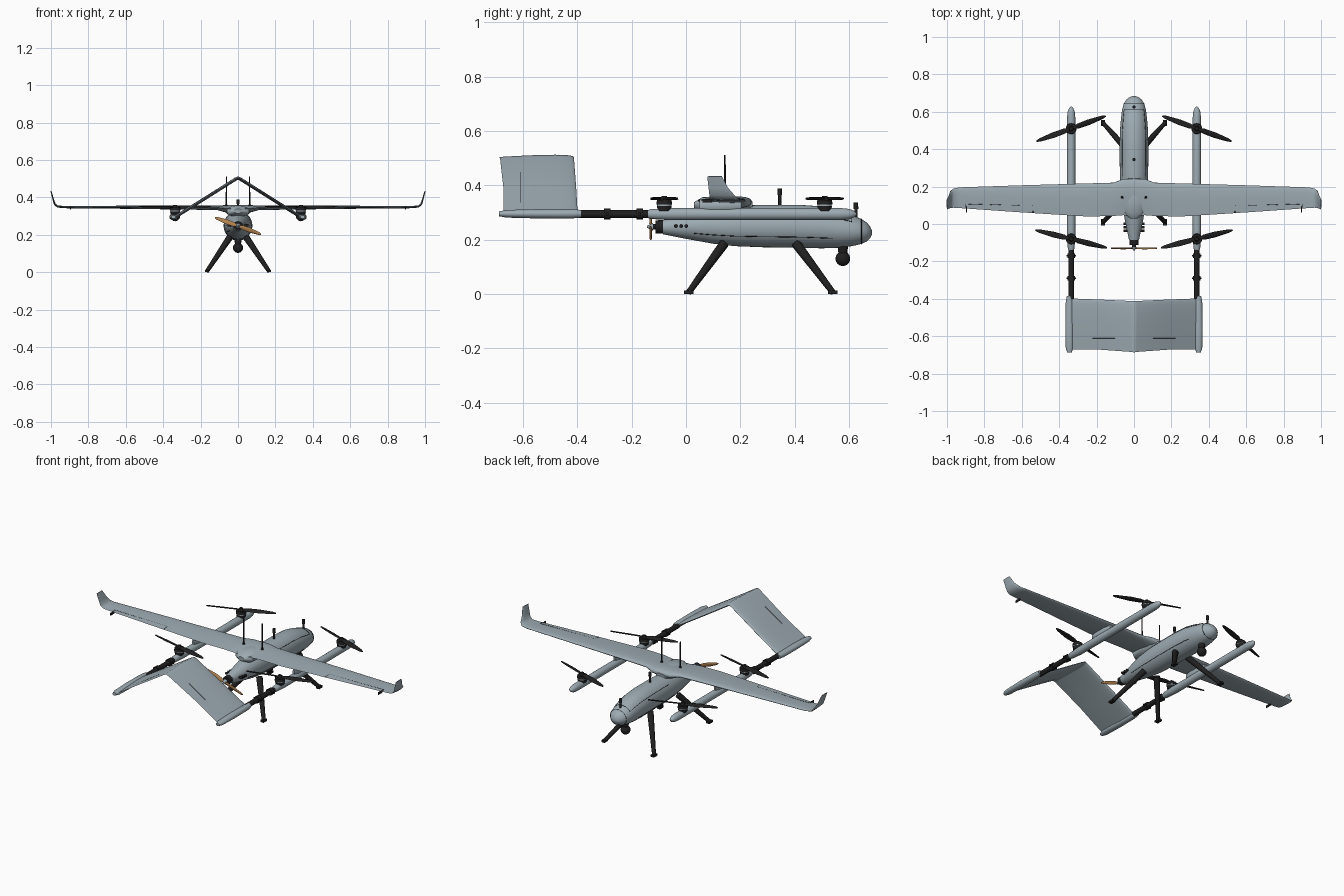
import bpy, bmesh, math
from mathutils import Matrix, Vector

cube = bpy.data.objects.get("Cube")
if cube:
    bpy.data.objects.remove(cube, do_unlink=True)


def material(name, rgb):
    m = bpy.data.materials.new(name)
    m.use_nodes = True
    m.diffuse_color = (*rgb, 1)
    m.node_tree.nodes["Principled BSDF"].inputs["Base Color"].default_value = (*rgb, 1)
    return m


GREY = material("blue_grey_paint", (0.34, 0.41, 0.45))
BLACK = material("black_carbon", (0.014, 0.014, 0.015))
WOOD = material("varnished_wood", (0.45, 0.23, 0.08))


def finish(name, bm, mat):
    bmesh.ops.recalc_face_normals(bm, faces=bm.faces)
    mesh = bpy.data.meshes.new(name)
    bm.to_mesh(mesh)
    bm.free()
    mesh.materials.append(mat)
    ob = bpy.data.objects.new(name, mesh)
    bpy.context.collection.objects.link(ob)
    return ob


def loft(name, rings, mat, cap_start=True):
    """Skin a list of equal-length closed rings."""
    bm = bmesh.new()
    rows = [[bm.verts.new(p) for p in ring] for ring in rings]
    n = len(rows[0])
    for a, b in zip(rows, rows[1:]):
        for i in range(n):
            j = (i + 1) % n
            bm.faces.new((a[i], a[j], b[j], b[i]))
    if cap_start:
        bm.faces.new(rows[0])
    bm.faces.new(rows[-1])
    return finish(name, bm, mat)


def oval(x, y, z, rx, rz, n=28):
    return [(x + rx * math.cos(i * math.tau / n), y, z + rz * math.sin(i * math.tau / n))
            for i in range(n)]


def foil(x, le, te, z, thick, tilt=0, n=10):
    """Wing section along y; tilt leans its thickness inward."""
    t = math.radians(tilt)
    us = [(i / n) ** 2 for i in range(n + 1)]
    path = [(u, 1) for u in reversed(us)] + [(u, -1) for u in us[1:-1]]
    ring = []
    for u, side in path:
        h = side * thick * (2 * (math.sqrt(u) - u) + 0.06 * u)
        ring.append((x - h * math.sin(t), le + (te - le) * u, z + h * math.cos(t)))
    return ring


def tube(name, p0, p1, r0, r1, mat, n=20):
    p0, p1 = Vector(p0), Vector(p1)
    d = p1 - p0
    turn = d.to_track_quat('Z', 'Y').to_matrix().to_4x4()
    bm = bmesh.new()
    bmesh.ops.create_cone(bm, cap_ends=True, segments=n, radius1=r0, radius2=r1,
                          depth=d.length, matrix=Matrix.Translation((p0 + p1) / 2) @ turn)
    return finish(name, bm, mat)


def box(name, centre, size, mat):
    bm = bmesh.new()
    bmesh.ops.create_cube(bm, size=1, matrix=Matrix.Translation(centre) @ Matrix.Diagonal((*size, 1)))
    return finish(name, bm, mat)


def ball(name, centre, r, mat):
    bm = bmesh.new()
    bmesh.ops.create_uvsphere(bm, u_segments=24, v_segments=14, radius=r,
                              matrix=Matrix.Translation(centre))
    return finish(name, bm, mat)


def seam(name, points, closed=False):
    cu = bpy.data.curves.new(name, 'CURVE')
    cu.dimensions = '3D'
    cu.bevel_depth = 0.0016
    cu.bevel_resolution = 0
    sp = cu.splines.new('POLY')
    sp.points.add(len(points) - 1)
    for p, co in zip(sp.points, points):
        p.co = (*co, 1)
    sp.use_cyclic_u = closed
    cu.materials.append(BLACK)
    bpy.context.collection.objects.link(bpy.data.objects.new(name, cu))


def propeller(name, matrix, radius, chord, mat):
    rings = []
    for f, c in ((-1, .25), (-.9, .6), (-.5, 1), (-.2, .9), (-.06, .45),
                 (.06, .45), (.2, .9), (.5, 1), (.9, .6), (1, .25)):
        pitch = math.copysign(0.3, f)
        ring = []
        for i in range(10):
            a = i * math.tau / 10
            y, z = c * chord / 2 * math.cos(a), 0.0035 * math.sin(a)
            ring.append((f * radius, y * math.cos(pitch) - z * math.sin(pitch),
                         y * math.sin(pitch) + z * math.cos(pitch)))
        rings.append(ring)
    loft(name, rings, mat).matrix_world = matrix


def mirrored(ob):
    m = ob.modifiers.new("Mirror", 'MIRROR')
    m.use_clip = True
    return ob


# Fuselage: y, centre height, half width, half height
BODY = [(-.085, .246, .027, .026), (-.05, .247, .034, .034), (.0, .248, .045, .045),
        (.05, .249, .054, .055), (.1, .25, .063, .065), (.18, .25, .071, .074),
        (.28, .25, .076, .078), (.42, .249, .077, .079), (.5, .245, .075, .077),
        (.56, .239, .07, .069), (.61, .233, .064, .057), (.645, .23, .054, .046),
        (.665, .228, .041, .035), (.677, .227, .026, .022), (.684, .226, .009, .008)]
loft("fuselage", [oval(0, y, z, rx, rz, 36) for y, z, rx, rz in BODY], GREY)


def on_body(y, deg):
    for a, b in zip(BODY, BODY[1:]):
        if a[0] <= y <= b[0]:
            t = (y - a[0]) / (b[0] - a[0])
            z, rx, rz = (a[k] + (b[k] - a[k]) * t for k in (1, 2, 3))
            return (rx * math.cos(math.radians(deg)), y, z + rz * math.sin(math.radians(deg)))


# Panel lines on the fuselage
def steps(a, b, n=14):
    return [a + (b - a) * i / n for i in range(n + 1)]


seam("nose_seam", [on_body(.645, d) for d in range(0, 360, 10)], True)
seam("hatch_seam", [on_body(y, 35) for y in steps(.25, .61)]
     + [on_body(.61, d) for d in steps(35, 145)]
     + [on_body(y, 145) for y in steps(.61, .25)])
for d in (-30, 210):
    seam("belly_seam", [on_body(y, d) for y in steps(.03, .54)])

# Wing with upturned tips: x, leading edge, trailing edge, height, thickness, tilt
WING = [(0, .243, .045, .337, .042, 0), (.06, .24, .047, .338, .04, 0),
        (.11, .221, .043, .344, .024, 0), (.25, .217, .04, .345, .021, 0),
        (.6, .207, .062, .347, .016, 0), (.93, .196, .085, .348, .012, 0),
        (.965, .19, .087, .351, .011, 25), (.98, .178, .086, .364, .01, 65),
        (.988, .155, .083, .39, .008, 76), (1.0, .132, .078, .433, .005, 78)]
mirrored(loft("wing", [foil(*s) for s in WING], GREY, cap_start=False))
loft("wing_saddle", [oval(0, y, .326, rx, rz) for y, rx, rz in
                     ((.03, .02, .012), (.06, .06, .03), (.13, .066, .031),
                      (.2, .06, .03), (.245, .03, .014))], GREY)

# Inverted V tail
TAIL = [(0, -.412, -.687, .503, .018, 0), (.012, -.412, -.684, .498, .017, -32),
        (.18, -.404, -.672, .392, .017, -32), (.345, -.398, -.672, .289, .017, -32)]
mirrored(loft("v_tail", [foil(*s) for s in TAIL], GREY, cap_start=False))

for s, side in ((-1, "right"), (1, "left")):
    bx = s * .336
    # Aileron outline and control horn
    seam(side + "_aileron_seam", [(s * .54, .06, .348), (s * .54, .098, .3505),
                                  (s * .9, .107, .3508), (s * .9, .085, .349)])
    box(side + "_aileron_horn", (s * .895, .078, .343), (.005, .035, .014), BLACK)
    seam(side + "_ruddervator_seam", [(s * x, -.61, .503 - x * .635 + .008) for x in (.1, .28)])

    # Lift boom, carbon tube and tail pod
    loft(side + "_lift_boom", [oval(bx, y, .294, r, r, 24) for y, r in
         ((-.147, .012), (-.13, .018), (-.06, .022), (.57, .022), (.6, .019),
          (.618, .012), (.628, .003))], GREY)
    loft(side + "_boom_pylon", [oval(bx, y, .325, rx, .022) for y, rx in
         ((.05, .006), (.08, .016), (.16, .018), (.205, .006))], GREY)
    tube(side + "_tail_tube", (bx, -.14, .294), (bx, -.4, .294), .0145, .0145, BLACK)
    for y in (-.17, -.29):
        tube(side + "_tube_collar", (bx, y - .012, .294), (bx, y + .012, .294), .02, .02, BLACK)
        box(side + "_collar_clamp", (bx, y, .294), (.052, .009, .012), BLACK)
    loft(side + "_tail_pod", [oval(s * .345, y, .295, rx, rz, 24) for y, rx, rz in
         ((-.385, .014, .014), (-.42, .02, .017), (-.55, .022, .017),
          (-.66, .02, .014), (-.688, .012, .009))], GREY)

    # Lift motors and rotors
    for y, turn, end in ((.51, 20, "front"), (-.08, -14, "rear")):
        tag = side + "_" + end
        tube(tag + "_motor_base", (bx, y, .305), (bx, y, .324), .024, .027, BLACK)
        tube(tag + "_motor_band", (bx, y, .324), (bx, y, .329), .026, .026, GREY)
        tube(tag + "_motor_can", (bx, y, .329), (bx, y, .346), .029, .027, BLACK)
        tube(tag + "_rotor_hub", (bx, y, .346), (bx, y, .36), .014, .01, BLACK)
        propeller(tag + "_rotor", Matrix.Translation((bx, y, .351))
                  @ Matrix.Rotation(math.radians(-s * turn), 4, 'Z'), .197, .032, BLACK)

    # Landing legs with feet
    for top, foot, end in ((.405, .54, "front"), (.14, .01, "rear")):
        tube(side + "_" + end + "_leg", (s * .045, top, .185), (s * .165, foot, .006),
             .018, .011, BLACK, 12)
        box(side + "_" + end + "_foot", (s * .165, foot, .006), (.022, .034, .012), BLACK)

    # Exhaust stubs and whip antenna
    for y in (-.037, -.018, .001):
        tube(side + "_exhaust", (s * .025, y, .25), (s * .056, y, .25), .007, .007, BLACK, 12)
    tube(side + "_whip_antenna", (s * .062, .143, .345), (s * .062, .143, .512), .004, .003, BLACK, 8)
    tube(side + "_antenna_base", (s * .062, .143, .345), (s * .062, .143, .362), .009, .006, BLACK, 12)

# Pusher engine and wooden propeller
tube("pusher_engine", (0, -.08, .247), (0, -.113, .247), .025, .024, BLACK)
tube("pusher_shaft", (0, -.11, .247), (0, -.13, .247), .01, .01, BLACK)
tube("pusher_spinner", (0, -.122, .247), (0, -.143, .247), .014, .004, GREY)
propeller("pusher_propeller", Matrix.Translation((0, -.13, .247))
          @ Matrix.Rotation(math.radians(20), 4, 'Y')
          @ Matrix.Rotation(math.radians(90), 4, 'X'), .131, .027, WOOD)

# Camera turret under the nose
tube("camera_mount", (0, .577, .185), (0, .577, .145), .02, .016, BLACK)
ball("camera_ball", (0, .577, .13), .027, BLACK)

# Top antennas
for y, z0, z1, r, name in ((.345, .31, .372, .006, "mid_antenna"), (.625, .27, .32, .006, "nose_antenna")):
    tube(name + "_stem", (0, y, z0), (0, y, z1), r, r, BLACK, 12)
    tube(name + "_cap", (0, y, z1 - .008), (0, y, z1 + .016), .009, .008, BLACK, 12)

# Smooth shading with sharp edges kept
bpy.ops.object.select_all(action='DESELECT')
for ob in bpy.context.collection.objects:
    if ob.type == 'MESH':
        ob.select_set(True)
        bpy.context.view_layer.objects.active = ob
bpy.ops.object.shade_smooth_by_angle(angle=math.radians(40))
